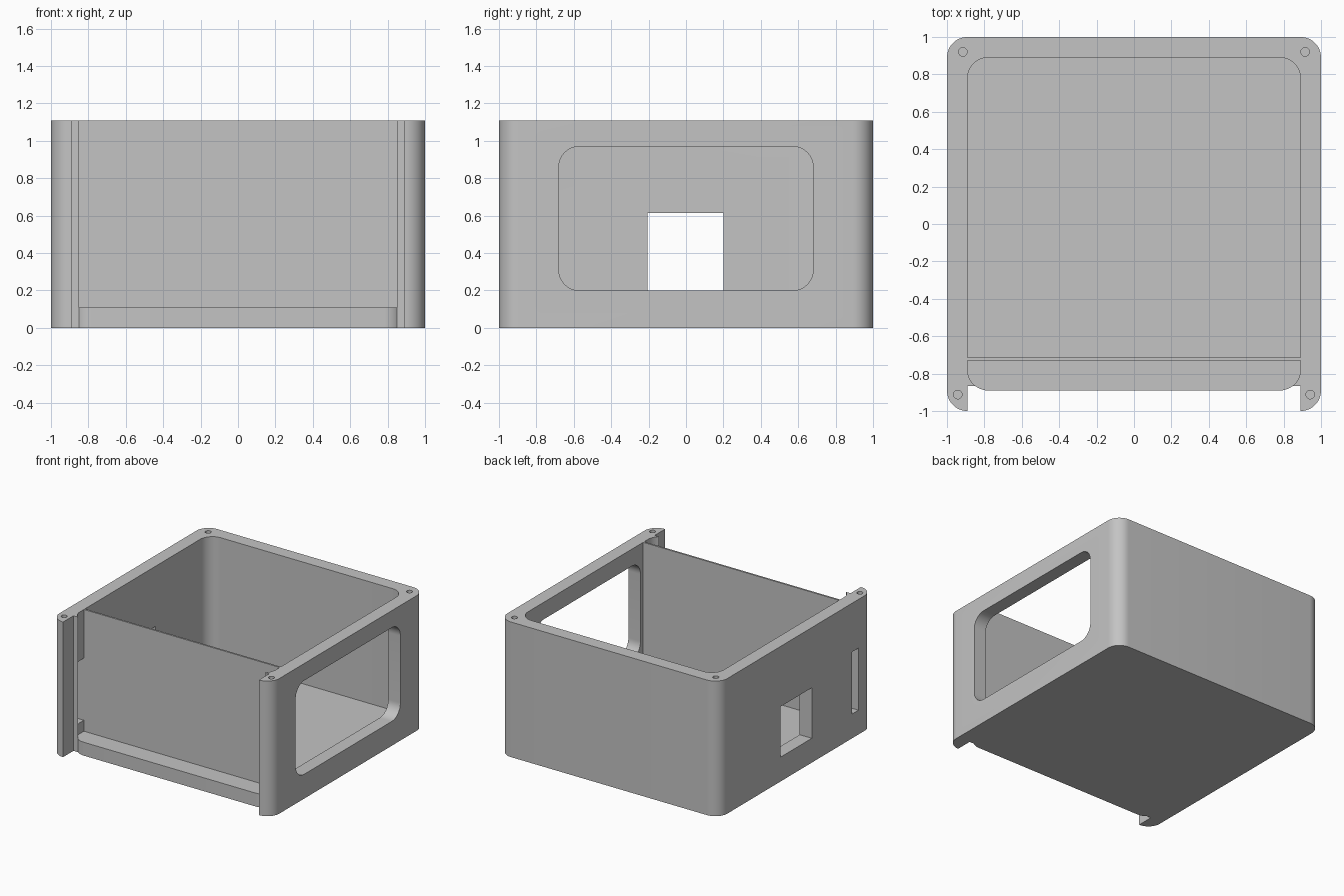
import bpy, bmesh, math
from mathutils import Matrix

if "Cube" in bpy.data.objects:
    bpy.data.objects.remove(bpy.data.objects["Cube"])

HEIGHT, WALL, RADIUS = 1.11, 0.11, 0.11
INNER = 1 - WALL

grey = bpy.data.materials.new("plain grey")
grey.use_nodes = True
grey.diffuse_color = (0.55, 0.55, 0.55, 1)
grey.node_tree.nodes["Principled BSDF"].inputs["Base Color"].default_value = grey.diffuse_color


def block(name, low, high, radius=0.0, axis="Z", segments=12):
    """Box between two corners; edges along the axis are rounded."""
    size = [b - a for a, b in zip(low, high)]
    middle = [(a + b) / 2 for a, b in zip(low, high)]
    bm = bmesh.new()
    bmesh.ops.create_cube(bm, size=1, matrix=Matrix.Translation(middle) @ Matrix.Diagonal((*size, 1)))
    if radius:
        k = "XYZ".index(axis)
        edges = [e for e in bm.edges if abs(e.verts[0].co[k] - e.verts[1].co[k]) > 1e-4]
        bmesh.ops.bevel(bm, geom=edges, offset=radius, segments=segments, profile=0.5, affect="EDGES")
    return finish(name, bm)


def finish(name, bm):
    mesh = bpy.data.meshes.new(name)
    bm.to_mesh(mesh)
    bm.free()
    mesh.materials.append(grey)
    obj = bpy.data.objects.new(name, mesh)
    bpy.context.collection.objects.link(obj)
    return obj


def activate(obj):
    bpy.ops.object.select_all(action="DESELECT")
    obj.select_set(True)
    bpy.context.view_layer.objects.active = obj


def cut(target, cutter):
    cutter.hide_render = True
    mod = target.modifiers.new("cut", "BOOLEAN")
    mod.operation, mod.solver, mod.object = "DIFFERENCE", "EXACT", cutter
    activate(target)
    bpy.ops.object.modifier_apply(modifier=mod.name)
    bpy.data.objects.remove(cutter)


# Walls: rounded tube, open at the front between two posts
walls = block("walls", (-1, -1, 0), (1, 1, HEIGHT), RADIUS)
cut(walls, block("cavity", (-INNER, -INNER, -0.1), (INNER, INNER, 1.3), RADIUS))
cut(walls, block("front_opening", (-INNER, -1.2, -0.1), (INNER, -0.865, 1.3)))

# Side openings: large window, square port and narrow slot
cut(walls, block("side_window", (0.8, -0.68, 0.2), (1.2, 0.68, 0.97), RADIUS, "X"))
cut(walls, block("port", (-1.2, -0.205, 0.2), (-0.8, 0.2, 0.615)))
cut(walls, block("slot", (-1.2, -0.81, 0.2), (-0.8, -0.73, 0.71)))

# Screw holes in the corners
for x, y in ((0.915, 0.92), (0.942, -0.912)):
    for side in (-1, 1):
        bm = bmesh.new()
        bmesh.ops.create_cone(bm, cap_ends=True, segments=24, radius1=0.023, radius2=0.023, depth=0.6,
                              matrix=Matrix.Translation((side * x, y, HEIGHT)))
        cut(walls, finish("screw_hole", bm))

# Floor plate and thin front panel
floor = block("floor", (-INNER, -INNER, 0), (INNER, INNER, WALL), RADIUS)
panel = block("front_panel", (-INNER, -0.73, WALL), (INNER, -0.715, HEIGHT))

for part in (walls, floor, panel):
    activate(part)
    bpy.ops.object.shade_smooth_by_angle(angle=math.radians(30))
